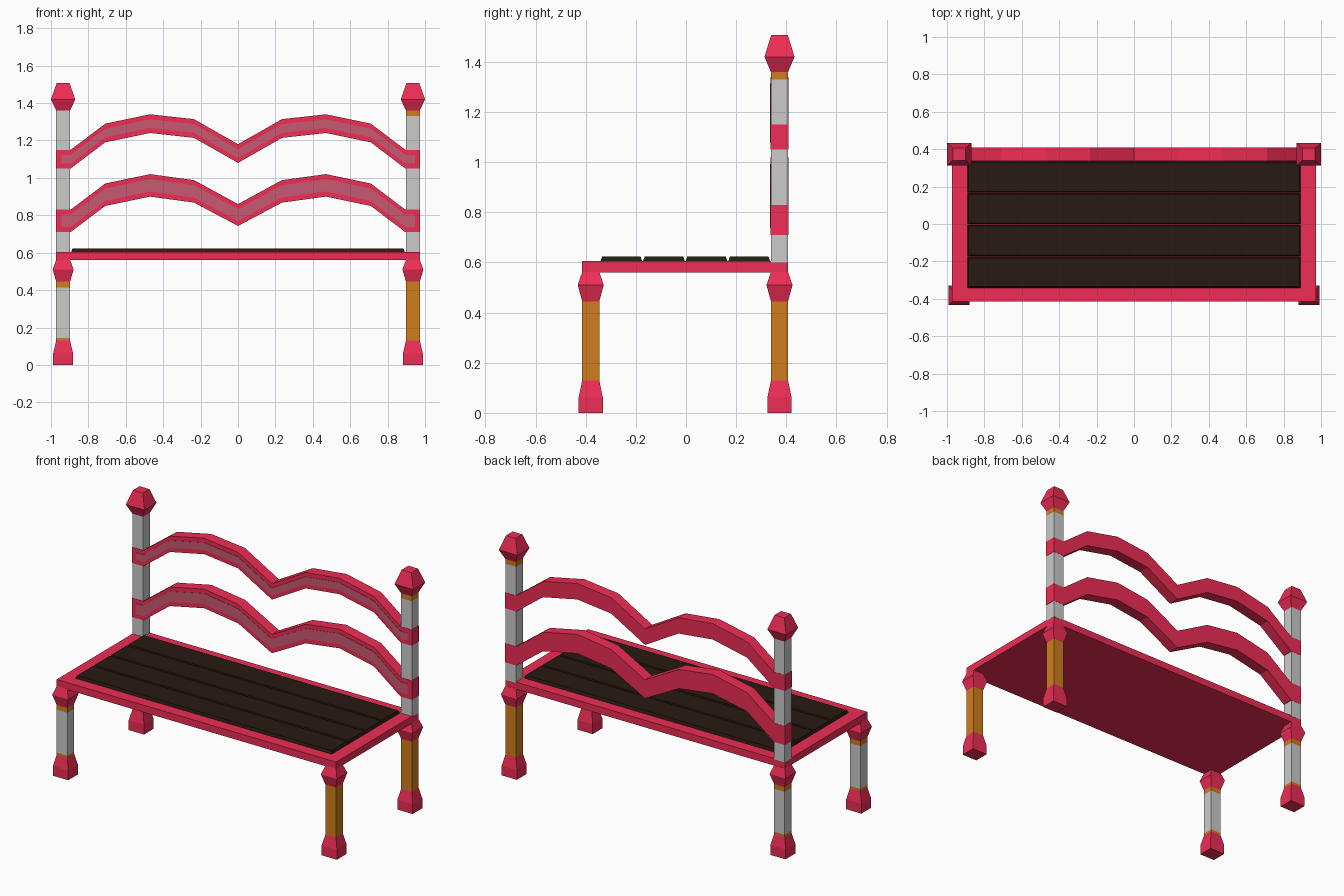
import bpy, bmesh

if "Cube" in bpy.data.objects:
    bpy.data.objects.remove(bpy.data.objects["Cube"])


def material(name, rgb):
    m = bpy.data.materials.new(name)
    m.diffuse_color = (*rgb, 1)
    m.use_nodes = True
    m.node_tree.nodes["Principled BSDF"].inputs["Base Color"].default_value = m.diffuse_color
    return m


RED = material("red paint", (0.86, 0.026, 0.09))
ORANGE = material("orange", (0.63, 0.205, 0.013))
DARK = material("dark wood", (0.021, 0.010, 0.006))
PINK = material("faded inlay", (0.58, 0.10, 0.17))


def loft(name, rings, mat=None):
    """Bridge a chain of four-point rings and cap both ends."""
    bm = bmesh.new()
    vs = [[bm.verts.new(p) for p in r] for r in rings]
    for a, b in zip(vs, vs[1:]):
        for i in range(4):
            j = (i + 1) % 4
            bm.faces.new((a[i], a[j], b[j], b[i]))
    bm.faces.new(vs[0])
    bm.faces.new(vs[-1])
    bmesh.ops.recalc_face_normals(bm, faces=bm.faces)
    me = bpy.data.meshes.new(name)
    bm.to_mesh(me)
    bm.free()
    if mat:
        me.materials.append(mat)
    ob = bpy.data.objects.new(name, me)
    bpy.context.collection.objects.link(ob)
    return ob


def turned(name, x, y, profile, mat=None):
    """Square-section upright part; profile = (z, half x, half y)."""
    loft(name, [[(x - a, y - b, z), (x + a, y - b, z), (x + a, y + b, z), (x - a, y + b, z)]
                for z, a, b in profile], mat)


PX, HX, HY = 0.935, 0.037, 0.034


def shaft(name, x, y, z0, z1, mat=None):
    turned(name, x, y, [(z0, HX, HY), (z1, HX, HY)], mat)


# Legs: foot, shaft and knob under the seat
for side, sx in (("left", -1), ("right", 1)):
    x = sx * PX
    for end, y in (("front", -0.38), ("back", 0.373)):
        n = f"{end}_{side}_"
        turned(n + "foot", x, y, [(0, .053, .048), (.062, .053, .048), (.13, HX, HY)], RED)
        if side == "right":
            shaft(n + "leg", x, y, .13, .445, ORANGE)
        else:
            shaft(n + "leg_lower_band", x, y, .13, .145, ORANGE)
            shaft(n + "leg", x, y, .145, .415)
            shaft(n + "leg_upper_band", x, y, .415, .445, ORANGE)
        turned(n + "knob", x, y, [(.445, HX, HY), (.51, .056, .052), (.562, HX, HY)], RED)

    # Back posts with finials
    y = 0.373
    top = 1.33 if side == "right" else 1.36
    shaft(f"{side}_post", x, y, .60, top)
    if side == "right":
        shaft("right_post_band", x, y, 1.33, 1.36, ORANGE)
    turned(f"{side}_finial", x, y, [(1.36, HX, HY), (1.42, .065, .06), (1.508, .034, .033)], RED)

# Seat frame and planks with sloped edges
turned("seat_frame", 0, -.004, [(.56, .972, .41), (.605, .972, .41)], RED)
for i in range(4):
    y = -.255 + i * .17 - .003
    turned(f"seat_plank_{i + 1}", 0, y,
           [(.603, .892, .084), (.623, .885, .077)], DARK)


def strip(name, pts, inset, y0, y1, mat):
    """Wavy bar; pts = left half (x, bottom z, top z), mirrored to the right."""
    pts = pts + [(-x, b, t) for x, b, t in reversed(pts[:-1])]
    loft(name, [[(x, y0, b + inset), (x, y1, b + inset), (x, y1, t - inset), (x, y0, t - inset)]
                for x, b, t in pts], mat)


# Back rails with front inlays
upper = [(-.895, 1.05, 1.15), (-.71, 1.19, 1.29), (-.47, 1.24, 1.34),
         (-.235, 1.214, 1.314), (0, 1.08, 1.18)]
lower = [(-.895, .71, .83), (-.71, .85, .97), (-.47, .90, 1.02),
         (-.235, .868, .988), (0, .743, .86)]
for name, pts in (("upper", upper), ("lower", lower)):
    _, b, t = pts[0]
    strip(f"{name}_back_rail", [(-.974, b, t)] + pts, 0, .337, .408, RED)
    strip(f"{name}_rail_inlay", [(-.945, b, t)] + pts, .027, .335, .345, PINK)
